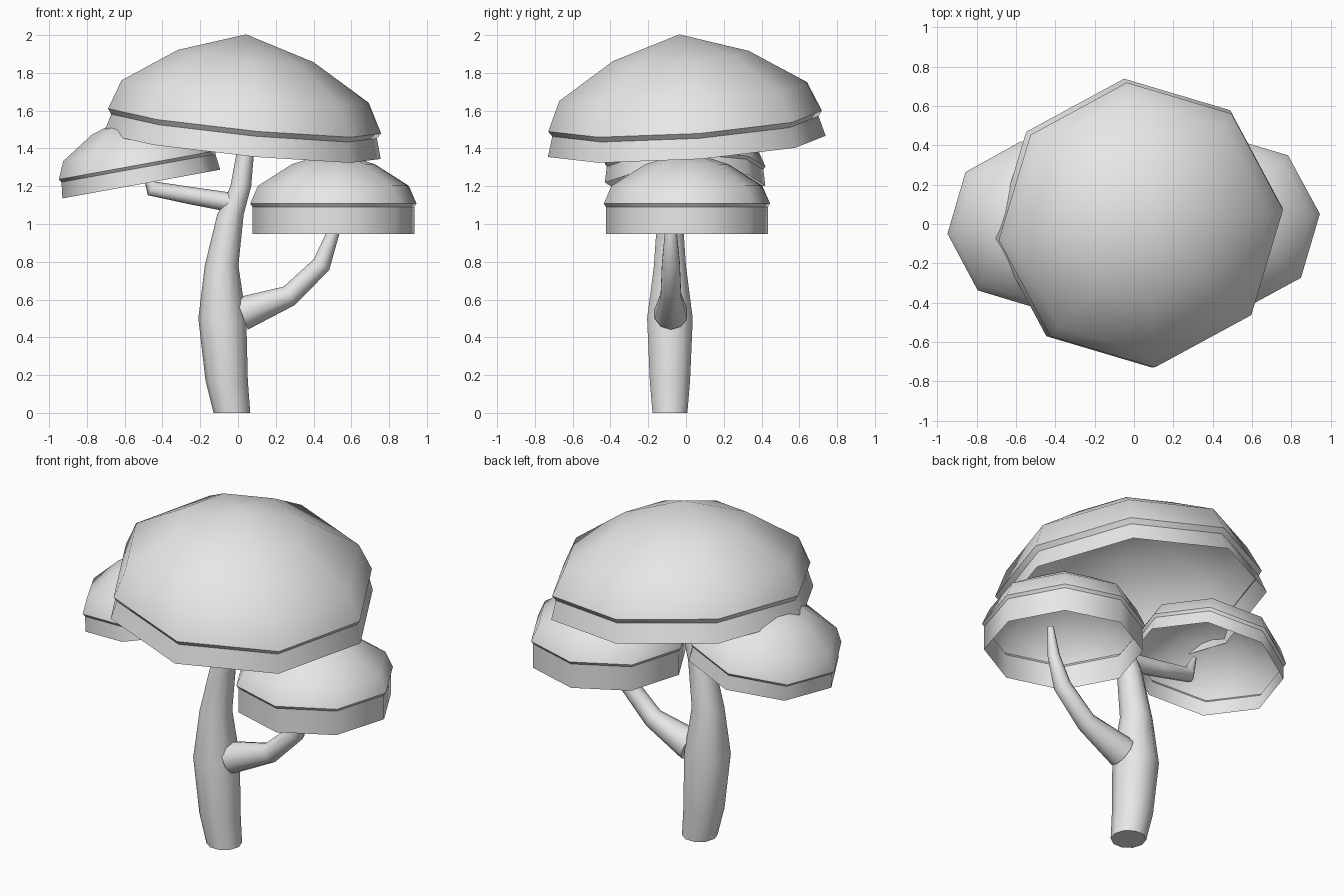
import bpy, bmesh
from math import sin, cos, pi, radians
from mathutils import Vector, Euler

old = bpy.data.objects.get("Cube")
if old:
    bpy.data.objects.remove(old, do_unlink=True)

# One plain grey for every part
grey = bpy.data.materials.new("plain grey")
grey.use_nodes = True
grey.diffuse_color = (0.8, 0.8, 0.8, 1)
grey.node_tree.nodes["Principled BSDF"].inputs["Base Color"].default_value = (0.8, 0.8, 0.8, 1)


def finish(name, bm, location=(0, 0, 0), rotation=(0, 0, 0)):
    bmesh.ops.recalc_face_normals(bm, faces=bm.faces)
    mesh = bpy.data.meshes.new(name)
    bm.to_mesh(mesh)
    bm.free()
    mesh.materials.append(grey)
    obj = bpy.data.objects.new(name, mesh)
    obj.location = location
    obj.rotation_euler = Euler([radians(a) for a in rotation])
    bpy.context.collection.objects.link(obj)
    return obj


def bridge(bm, lower, upper):
    n = len(lower)
    for i in range(n):
        j = (i + 1) % n
        bm.faces.new((lower[i], lower[j], upper[j], upper[i])).smooth = True


def mark_sharp(bm, ring):
    for i, v in enumerate(ring):
        bm.edges.get((v, ring[i - 1])).smooth = False


# Cap: hollow eight-sided dome over a pinched lip and a skirt
def cap(name, location, rotation, radius, skirt, flare, lean=0.0):
    bm = bmesh.new()
    height = 0.628 * radius
    lip = 0.038 * radius
    profile = [(flare * radius, -skirt), (0.973 * radius, -lip), (radius, 0),
               (0.905 * radius, 0.34 * height), (0.497 * radius, 0.75 * height)]
    rings = []
    for r, h in profile:
        shift = lean * max(h, 0)
        angles = [radians(6) + i * pi / 4 for i in range(8)]
        rings.append([bm.verts.new((r * cos(a) - shift, r * sin(a), h)) for a in angles])
    for a, b in zip(rings, rings[1:]):
        bridge(bm, a, b)
    apex = bm.verts.new((-lean * height, 0, height))
    top = rings[-1]
    for i in range(8):
        bm.faces.new((top[i], top[(i + 1) % 8], apex)).smooth = True
    for ring in rings[1:3]:
        mark_sharp(bm, ring)
    return finish(name, bm, location, rotation)


# Stem: tapered tube along a path of (x, z, radius)
def stem(name, path, y, level=False, sides=10):
    bm = bmesh.new()
    centres = [Vector((x, y, z)) for x, z, r in path]
    rings = []
    for k, c in enumerate(centres):
        along = (centres[min(k + 1, len(path) - 1)] - centres[max(k - 1, 0)]).normalized()
        if level:
            along = Vector((0, 0, 1))
        side = Vector((0, 1, 0))
        across = side.cross(along)
        r = path[k][2]
        ring = []
        for i in range(sides):
            a = 2 * pi * i / sides
            ring.append(bm.verts.new(c + r * (cos(a) * across + sin(a) * side)))
        rings.append(ring)
    for a, b in zip(rings, rings[1:]):
        bridge(bm, a, b)
    for ring in (rings[0], rings[-1]):
        bm.faces.new(ring)
        mark_sharp(bm, ring)
    return finish(name, bm)


# Trunk and its two branches
stem("trunk", [(-0.032, 0, 0.097), (-0.06, 0.17, 0.112), (-0.083, 0.5, 0.127),
               (-0.087, 0.78, 0.089), (-0.04, 1.05, 0.07), (0.015, 1.2, 0.055),
               (0.036, 1.36, 0.047), (0.04, 1.45, 0.04)], -0.085, level=True)
stem("left_branch", [(0.02, 0.525, 0.09), (0.272, 0.62, 0.057), (0.442, 0.785, 0.05),
                     (0.502, 0.95, 0.034), (0.525, 1.12, 0.018)], -0.08)
stem("right_branch", [(-0.01, 1.11, 0.052), (-0.25, 1.15, 0.046), (-0.455, 1.188, 0.042),
                      (-0.5, 1.31, 0.012)], -0.085)

# Caps
cap("top_cap", (0.035, -0.005, 1.545), (3.8, 5.6, 0), 0.73, 0.135, 1.015, lean=0.08)
cap("left_cap", (0.505, 0.005, 1.108), (0, 0, 0), 0.443, 0.16, 0.975)
cap("right_cap", (-0.53, -0.005, 1.312), (0, -10.3, 0), 0.428, 0.102, 0.998)
